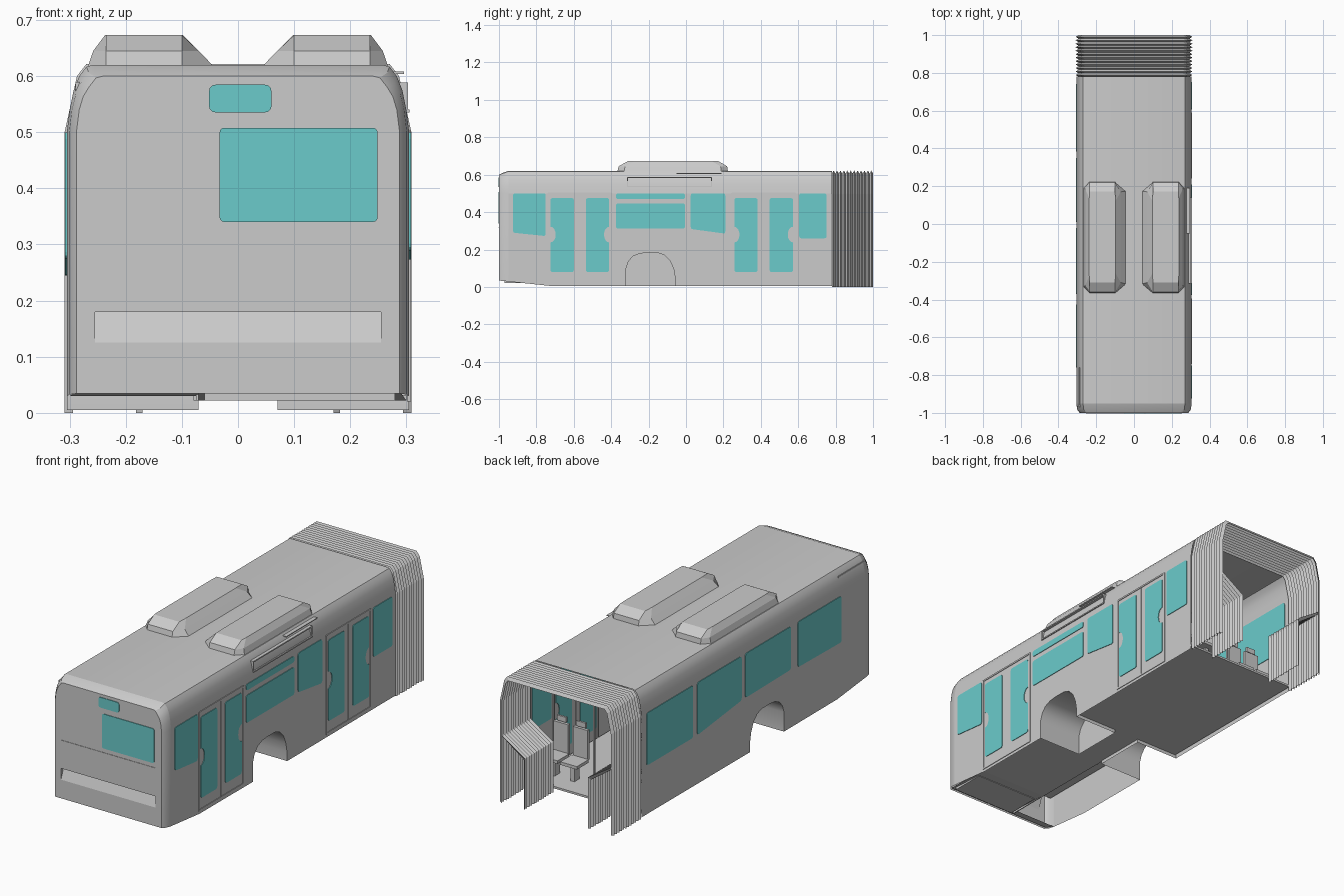
import bpy, bmesh, math
from mathutils import Vector

if "Cube" in bpy.data.objects:
    bpy.data.objects.remove(bpy.data.objects["Cube"])


def material(name, rgb):
    m = bpy.data.materials.new(name)
    m.diffuse_color = (*rgb, 1)
    m.use_nodes = True
    m.node_tree.nodes["Principled BSDF"].inputs["Base Color"].default_value = m.diffuse_color
    return m


GREY = material("body_grey", (0.6, 0.6, 0.6))
TEAL = material("glass_teal", (0.147, 0.6, 0.6))
W = 0.305  # half width of the body


def finish(bm, name, mat=GREY, smooth=False):
    bmesh.ops.recalc_face_normals(bm, faces=bm.faces)
    me = bpy.data.meshes.new(name)
    bm.to_mesh(me)
    bm.free()
    me.materials.append(mat)
    ob = bpy.data.objects.new(name, me)
    bpy.context.collection.objects.link(ob)
    if smooth:
        bpy.ops.object.select_all(action='DESELECT')
        ob.select_set(True)
        bpy.context.view_layer.objects.active = ob
        bpy.ops.object.shade_smooth_by_angle(angle=math.radians(30))
    return ob


def loft(name, rings, closed=False, caps=False, smooth=False):
    bm = bmesh.new()
    rows = [[bm.verts.new(p) for p in r] for r in rings]
    n = len(rows[0])
    for a, b in zip(rows, rows[1:]):
        for i in range(n if closed else n - 1):
            j = (i + 1) % n
            bm.faces.new((a[i], a[j], b[j], b[i]))
    if caps:
        bm.faces.new(rows[0])
        bm.faces.new(rows[-1])
    return finish(bm, name, GREY, smooth)


def polys(name, faces, smooth=False):
    bm = bmesh.new()
    for f in faces:
        bm.faces.new([bm.verts.new(p) for p in f])
    bmesh.ops.remove_doubles(bm, verts=bm.verts, dist=1e-5)
    return finish(bm, name, GREY, smooth)


def boxes(name, items):
    """Several axis-aligned boxes (x0, x1, y0, y1, z0, z1) in one object."""
    bm = bmesh.new()
    for x0, x1, y0, y1, z0, z1 in items:
        r = bmesh.ops.create_cube(bm, size=1)
        for v in r['verts']:
            v.co = Vector(((x0 + x1) / 2 + v.co.x * (x1 - x0),
                           (y0 + y1) / 2 + v.co.y * (y1 - y0),
                           (z0 + z1) / 2 + v.co.z * (z1 - z0)))
    return finish(bm, name)


def rounded(pts, r=0.014):
    out = []
    for i, p in enumerate(pts):
        p = Vector(p)
        a = p + (Vector(pts[i - 1]) - p).normalized() * r
        b = p + (Vector(pts[(i + 1) % len(pts)]) - p).normalized() * r
        out += [a * (1 - t) ** 2 + p * 2 * t * (1 - t) + b * t * t for t in (0, 0.33, 0.67, 1)]
    return out


def plate(name, pts, place, mat=TEAL, t=0.003):
    """Thin pane; place(u, v, depth) maps the outline to space."""
    bm = bmesh.new()
    a, b = ([bm.verts.new(place(u, v, d)) for u, v in pts] for d in (-t, t))
    bm.faces.new(a)
    bm.faces.new(b)
    for i in range(len(a)):
        bm.faces.new((a[i - 1], a[i], b[i], b[i - 1]))
    return finish(bm, name, mat)


def right(u, v, d): return (W + d, u, v)
def left(u, v, d): return (-W - d, u, v)
def tail(u, v, d): return (u, -1 - d, v)


# body shell: shoulders and roof
SHOULDER = [(.305, .5), (.3, .54), (.293, .575), (.283, .6), (.27, .617), (.258, .62)]


def bottom(y): return 0.006 + max(0, -0.73 - y) * 0.105


def section(y, dx=0, dz=0, low=False):
    h = [(x - dx, y, z - dz * min(1, max(0, (z - .54) / .06))) for x, z in SHOULDER]
    if low:
        h.insert(0, (W - dx, y, bottom(y)))
    return h + [(-x, yy, z) for x, yy, z in reversed(h)]


loft("roof_shell", [section(-.95), section(.78)], smooth=True)
loft("tail_corner", [section(-1, .017, .02, True), section(-.982, .004, .011, True),
                     section(-.95, 0, 0, True)], smooth=True)

# side walls with wheel arch outline
ARCH = [(-.32, .005), (-.32, .1), (-.308, .135), (-.285, .163), (-.25, .178), (-.215, .182), (-.15, .182),
        (-.115, .17), (-.085, .14), (-.066, .095), (-.058, .05), (-.056, .005)]
wall = [(-.95, bottom(-.95)), (-.73, .006)] + ARCH + [(.78, .006), (.78, .5), (-.95, .5)]
for s, side in ((1, "right"), (-1, "left")):
    polys(side + "_wall", [[(s * W, y, z) for y, z in wall]])
    loft(side + "_wheel_housing", [[(s * x, y, z) for y, z in ARCH] for x in (W, .07)], smooth=True)
    polys(side + "_wheel_housing_end", [[(s * .07, y, z) for y, z in ARCH]])

# tail face with sloping recess
top = section(-1, .017, .02)
b = W - .017
Z0, Z1, X = .125, .18, .255
polys("tail_face", [
    [(b, -1, Z1)] + top + [(-b, -1, Z1)],
    [(-b, -1, .034), (b, -1, .034), (b, -1, Z0), (-b, -1, Z0)],
    [(X, -1, Z0), (b, -1, Z0), (b, -1, Z1), (X, -1, Z1)],
    [(-X, -1, Z0), (-b, -1, Z0), (-b, -1, Z1), (-X, -1, Z1)],
    [(-X, -1, Z0), (X, -1, Z0), (X, -.98, Z1), (-X, -.98, Z1)],
    [(-X, -1, Z1), (X, -1, Z1), (X, -.98, Z1), (-X, -.98, Z1)],
    [(X, -1, Z0), (X, -1, Z1), (X, -.98, Z1)],
    [(-X, -1, Z0), (-X, -1, Z1), (-X, -.98, Z1)]])
boxes("tail_trim_line", [(-X, X, -1.002, -.995, .315, .319)])
plate("tail_window", rounded([(-.033, .34), (.249, .34), (.249, .508), (-.033, .508)], .01), tail)
plate("tail_small_window", rounded([(-.052, .535), (.06, .535), (.06, .585), (-.052, .585)]), tail)

# side windows: y0, y1, sill at y0, sill at y1, head
RIGHT = [(-.925, -.75, .29, .272, .5), (-.375, -.005, .47, .47, .5), (-.375, -.005, .312, .312, .446),
         (.025, .21, .31, .285, .5), (.605, .752, .26, .26, .5)]
LEFT = [(.385, .74, .245, .245, .5), (.01, .35, .285, .245, .5), (-.37, -.02, .29, .285, .5),
        (-.76, -.425, .275, .28, .5)]
for name, wins, place in (("right_window", RIGHT, right), ("left_window", LEFT, left)):
    for y0, y1, a, c, h in wins:
        plate(name, rounded([(y0, a), (y1, c), (y1, h), (y0, h)], .012), place)

# doors: frames and notched panes
for y0, y1 in ((-.737, -.398), (.245, .585)):
    mid = (y0 + y1) / 2
    bars = [(W - .004, W + .003, y - .004, y + .004, .02, .502) for y in (y0, y1)]
    bars += [(W - .004, W + .003, y0, y1, z - .004, z + .004) for z in (.024, .5)]
    bars.append((W - .003, W + .001, mid - .002, mid + .002, .024, .5))
    boxes("door_frame", bars)
    for s in (-1, 1):
        edge, inner = .157, .032
        pane = rounded([(inner, .08), (edge, .08), (edge, .475), (inner, .475)], .012)
        notch = [(edge - .028 * math.sin(t * math.pi / 8), .28 - .042 * math.cos(t * math.pi / 8))
                 for t in range(9)]
        pane = pane[:8] + notch + pane[8:]
        plate("door_pane", [(mid + s * u, v) for u, v in pane], right)

# side air intake on the shoulder
boxes("air_intake_frame", [(.275, .303, -.315, .14, .583, .589), (.28, .306, -.315, .14, .535, .541),
                           (.28, .303, -.315, -.309, .538, .587), (.28, .303, .134, .14, .538, .587),
                           (.275, .296, -.05, .19, .604, .608)])

# roof units
def outline(s, xi, xo, y0, y1, z):
    h = [(xi, .05), (.1, 0), (.235, 0), (xo, .035)]
    return [(s * x, y0 + d, z) for x, d in h] + [(s * x, y1 - d, z) for x, d in reversed(h)]


for s, side in ((1, "right"), (-1, "left")):
    loft(side + "_roof_unit", [outline(s, .042, .268, -.367, .224, .616), outline(s, .07, .258, -.36, .22, .645),
                               outline(s, .098, .237, -.31, .172, .673)], closed=True, caps=True)

# folding bellows
outer = [(.309, 0), (.309, .5), (.287, .6), (.27, .622)]
inner = [(.294, 0), (.294, .495), (.273, .59), (.26, .606)]
N = 24
ys = [.78 + .22 * i / N for i in range(N + 1)]
loft("bellows", [[(x, y, z) for x, z in h] + [(-x, y, z) for x, z in reversed(h)]
                 for i, y in enumerate(ys) for h in [outer if i % 2 else inner]])
for s in (-1, 1):
    loft("bellows_inner_fold", [[(s * x, y, z) for x, z in ((.294, .33 - d), (.17 + d, .25 - d), (.17 + d, 0))]
                                for i, y in enumerate(ys) for d in [0.012 * (i % 2)]])

# floor, engine bay and tower
F = .022
boxes("floor", [(-.3, .3, -.056, .78, F, F + .01), (-.07, .07, -.32, -.056, F, F + .01),
                (-.07, .3, -.75, -.32, F, F + .01)])
polys("tail_underside", [[(-.07, -.75, F), (.3, -.75, F), (.29, -.99, .036), (-.07, -.99, .036)],
                         [(-.3, -.95, .03), (-.07, -.95, .03), (-.07, -.99, .036), (-.29, -.99, .036)]])
boxes("engine_bay", [(-.3, -.07, -.97, -.32, .19, .2), (-.075, -.07, -.97, -.32, F, .2)])
boxes("engine_tower", [(-.29, -.06, -.97, -.76, .2, .59)])

# passenger seats
def seat(x, y, z):
    boxes("seat", [(x - .045, x + .045, y - .04, y + .05, z + .09, z + .105),
                   (x - .04, x + .04, y - .055, y - .04, z + .1, z + .245),
                   (x - .025, x + .025, y - .055, y - .045, z + .25, z + .275),
                   (x - .01, x + .01, y - .02, y + .02, z, z + .09)])


ROWS = [(-1, .62, F), (-1, .43, F), (-1, .24, F), (-1, .06, F), (1, .67, F), (1, .1, F),
        (-1, -.12, .182), (1, -.12, .182), (-1, -.27, .182), (1, -.27, .182), (-1, -.48, .2), (-1, -.66, .2)]
for s, y, z in ROWS:
    for x in (.13, .235):
        seat(s * x, y, z)
for x in (.0, .11, .22):
    seat(x, -.9, .12)
boxes("rear_seat_base", [(-.06, .28, -.97, -.8, F, .12)])

# grab poles
boxes("grab_poles", [(s * .075 - .004, s * .075 + .004, y - .004, y + .004, F, .6)
                     for s in (-1, 1) for y in (-.36, -.02, .22, .6)])
